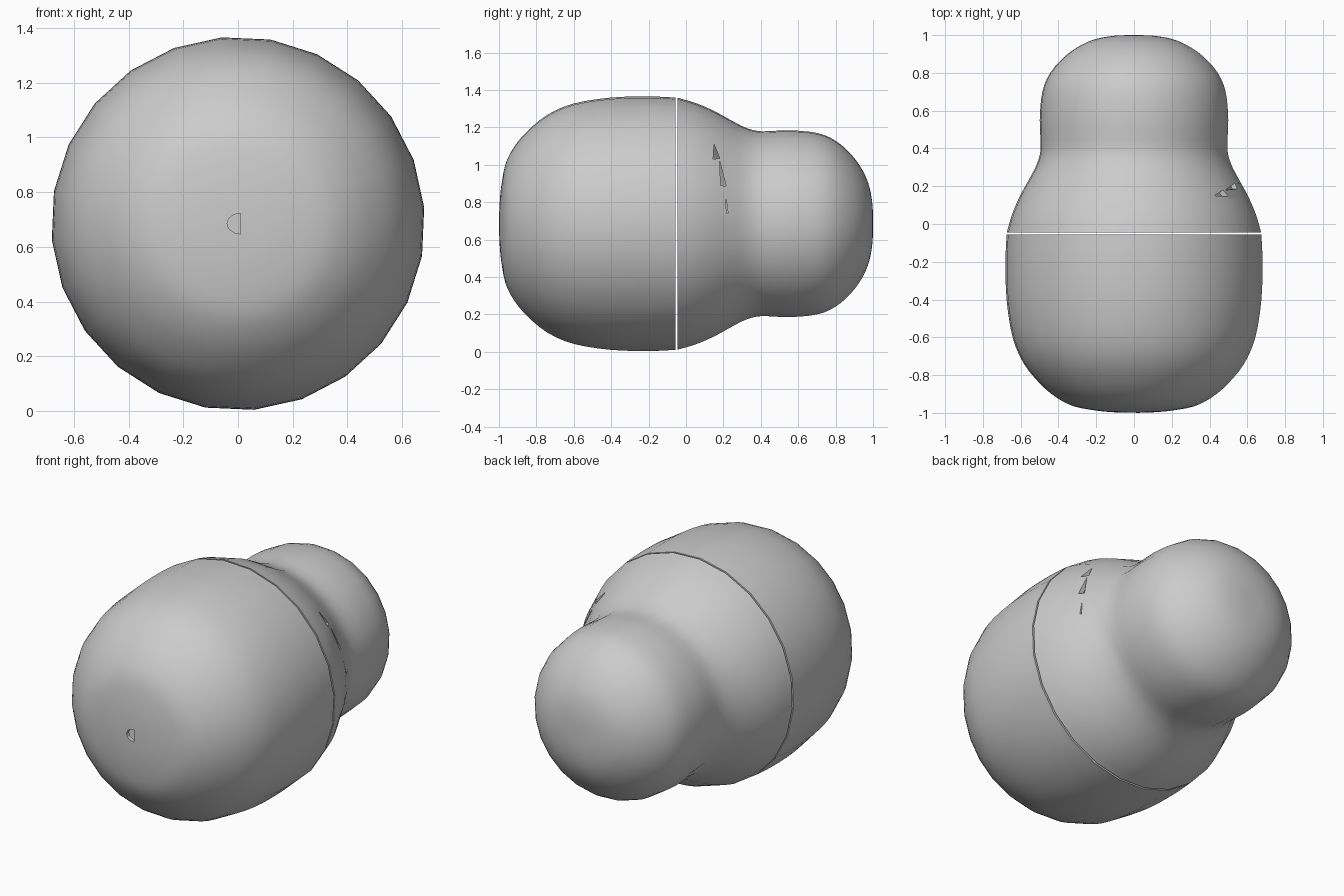
import bpy, bmesh, math
from mathutils import Vector

cube = bpy.data.objects.get("Cube")
if cube:
    bpy.data.objects.remove(cube)

SIDES = 24
CENTRE_Z = 0.685
WALL = 0.025

grey = bpy.data.materials.new("shell grey")
grey.use_nodes = True
grey.diffuse_color = (0.6, 0.6, 0.6, 1)
grey.node_tree.nodes["Principled BSDF"].inputs["Base Color"].default_value = (0.6, 0.6, 0.6, 1)


def smooth_profile(points, steps=3):
    """Catmull-Rom curve through (y, radius) points."""
    p = [Vector(q) for q in points]
    p = [2 * p[0] - p[1]] + p + [2 * p[-1] - p[-2]]
    out = []
    for a, b, c, d in zip(p, p[1:], p[2:], p[3:]):
        for i in range(steps):
            t = i / steps
            out.append(0.5 * (2 * b + (c - a) * t + (2 * a - 5 * b + 4 * c - d) * t * t
                              + (3 * b - a - 3 * c + d) * t ** 3))
    return out + [p[-2]]


def add_object(name, bm):
    bmesh.ops.recalc_face_normals(bm, faces=bm.faces)
    mesh = bpy.data.meshes.new(name)
    bm.to_mesh(mesh)
    bm.free()
    mesh.materials.append(grey)
    obj = bpy.data.objects.new(name, mesh)
    bpy.context.collection.objects.link(obj)
    return obj


def lathe_shell(name, points):
    """Hollow half: outer wall from the tip to the rim, then the inner wall back."""
    outer = smooth_profile(points)
    toward_rim = 1 if outer[-1].x > outer[0].x else -1
    inner = [Vector((min(max(q.x, -1 + WALL), 1 - WALL), max(q.y - WALL, 0)))
             for q in outer if q.y > 2 * WALL]
    inner.insert(0, Vector((outer[0].x + toward_rim * WALL, 0)))
    bm = bmesh.new()
    rings = []
    for q in outer + inner[::-1]:
        if q.y < 0.001:
            rings.append([bm.verts.new((0, q.x, CENTRE_Z))])
            continue
        angles = [math.radians(5) + math.tau * i / SIDES for i in range(SIDES)]
        rings.append([bm.verts.new((q.y * math.cos(a), q.x, CENTRE_Z + q.y * math.sin(a)))
                      for a in angles])
    for r, s in zip(rings, rings[1:]):
        for i in range(SIDES):
            j = (i + 1) % SIDES
            loop = [r[i % len(r)], r[j % len(r)], s[j % len(s)], s[i % len(s)]]
            bm.faces.new(list(dict.fromkeys(loop)))
    return add_object(name, bm)


def cut(obj, corners, depth):
    """Cut a prism with the given outline through the wall."""
    bm = bmesh.new()
    face = bm.faces.new([bm.verts.new(c) for c in corners])
    new = bmesh.ops.extrude_face_region(bm, geom=[face])["geom"]
    bmesh.ops.translate(bm, vec=depth, verts=[v for v in new if isinstance(v, bmesh.types.BMVert)])
    cutter = add_object("cutter", bm)
    cutter.hide_render = True
    mod = obj.modifiers.new("cut", 'BOOLEAN')
    mod.operation = 'DIFFERENCE'
    mod.solver = 'EXACT'
    mod.object = cutter
    bpy.context.view_layer.objects.active = obj
    bpy.ops.object.modifier_apply(modifier=mod.name)
    bpy.data.objects.remove(cutter)


# Large rounded front half
front = lathe_shell("front_shell", [
    (-1, 0), (-0.997, 0.1), (-0.988, 0.2), (-0.965, 0.32), (-0.92, 0.41), (-0.85, 0.495),
    (-0.74, 0.585), (-0.6, 0.645), (-0.4, 0.677), (-0.2, 0.683), (-0.055, 0.677)])

# Back half narrowing into the smaller lobe
back = lathe_shell("back_shell", [
    (1, 0), (0.997, 0.1), (0.98, 0.2), (0.945, 0.285), (0.885, 0.37), (0.8, 0.445),
    (0.7, 0.487), (0.55, 0.501), (0.4, 0.496), (0.32, 0.515), (0.25, 0.55),
    (0.15, 0.605), (0.05, 0.648), (-0.045, 0.676)])

# Small half-round opening in the front tip
arc = [math.radians(90 + 30 * i) for i in range(7)]
cut(front, [(0.01 + 0.05 * math.cos(a), -1.1, CENTRE_Z + 0.038 * math.sin(a)) for a in arc],
    (0, 0.3, 0))

# Sliver-shaped chips on the left side of the back half
for chip in ([(0.15, 1.11), (0.145, 1.03), (0.18, 1.035)],
             [(0.18, 1.02), (0.185, 0.89), (0.215, 0.885)],
             [(0.213, 0.83), (0.216, 0.74), (0.225, 0.74)]):
    cut(back, [(0.3, y, z) for y, z in chip], (0.5, 0, 0))

# Smooth shading with crisp rims
for obj in (front, back):
    bpy.ops.object.select_all(action='DESELECT')
    obj.select_set(True)
    bpy.context.view_layer.objects.active = obj
    bpy.ops.object.shade_smooth_by_angle(angle=math.radians(35))
